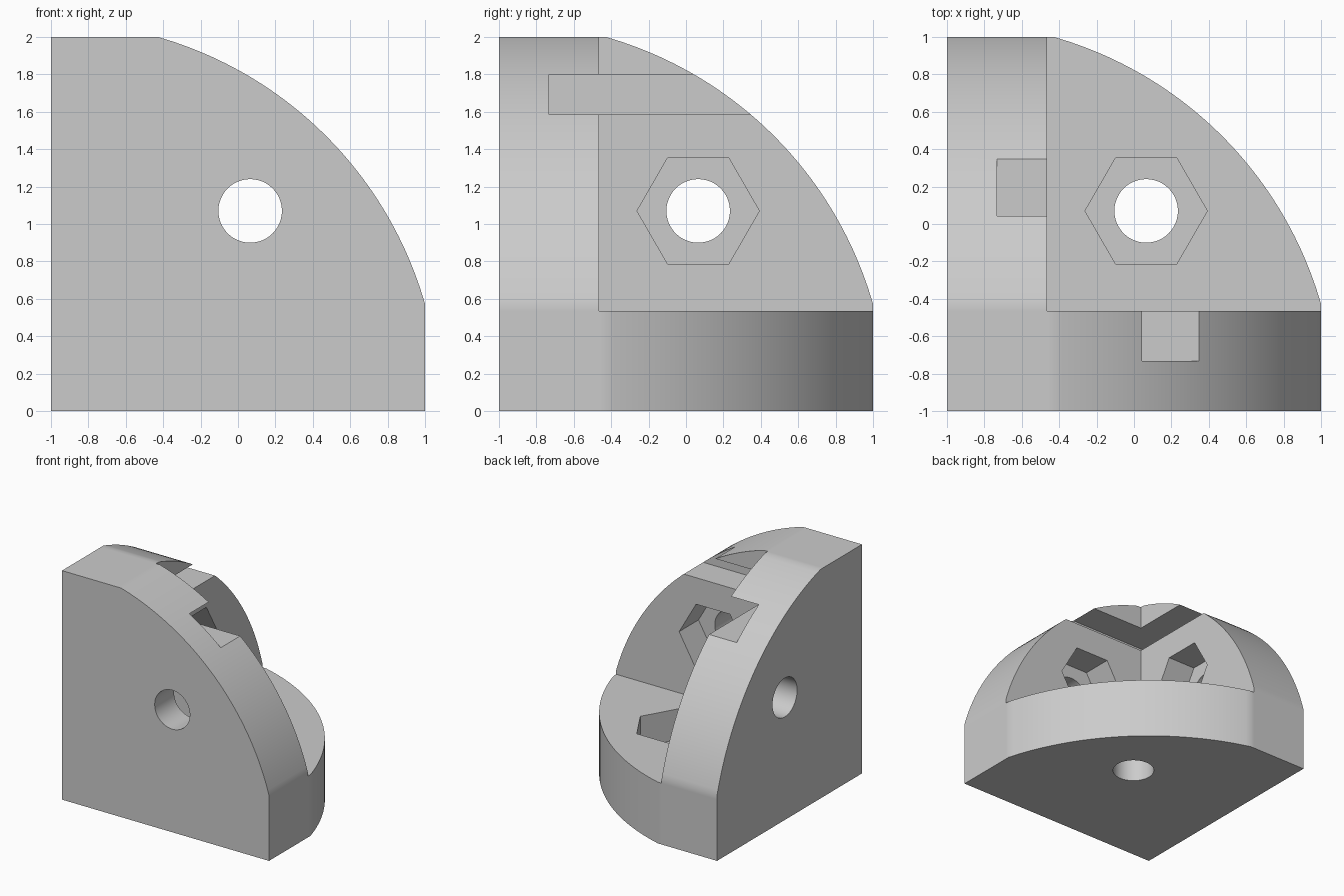
import bpy, bmesh, math

if "Cube" in bpy.data.objects:
    bpy.data.objects.remove(bpy.data.objects["Cube"], do_unlink=True)

THICK = 0.535          # plate thickness
HALF = THICK / 2       # depth of nut pockets and slot
RADIUS = 2.08          # rounded outer edge, centred on the inner corner
HOLE_U, HOLE_V = 0.065, 0.07

grey = bpy.data.materials.new("light grey")
grey.use_nodes = True
colour = (0.6, 0.6, 0.6, 1)
grey.diffuse_color = colour
grey.node_tree.nodes["Principled BSDF"].inputs["Base Color"].default_value = colour

# Each side maps (u, v, depth from the outer face) to model space
SIDES = {
    "front": lambda u, v, d: (u, d - 1, v + 1),
    "side": lambda u, v, d: (d - 1, u, v + 1),
    "base": lambda u, v, d: (u, v, d),
}


def prism(name, outline, d0, d1, place):
    """Extrude a flat outline from depth d0 to d1 on one side."""
    bm = bmesh.new()
    low = [bm.verts.new(place(u, v, d0)) for u, v in outline]
    high = [bm.verts.new(place(u, v, d1)) for u, v in outline]
    bm.faces.new(low)
    bm.faces.new(high)
    n = len(outline)
    for i in range(n):
        j = (i + 1) % n
        bm.faces.new((low[i], low[j], high[j], high[i]))
    bmesh.ops.recalc_face_normals(bm, faces=bm.faces)
    mesh = bpy.data.meshes.new(name)
    bm.to_mesh(mesh)
    bm.free()
    mesh.materials.append(grey)
    obj = bpy.data.objects.new(name, mesh)
    bpy.context.collection.objects.link(obj)
    return obj


def ring(radius, count):
    return [(HOLE_U + radius * math.cos(math.tau * i / count),
             HOLE_V + radius * math.sin(math.tau * i / count)) for i in range(count)]


def combine(target, tool, operation):
    mod = target.modifiers.new(tool.name, "BOOLEAN")
    mod.operation = operation
    mod.solver = "EXACT"
    mod.object = tool
    bpy.context.view_layer.objects.active = target
    bpy.ops.object.modifier_apply(modifier=mod.name)
    bpy.data.objects.remove(tool, do_unlink=True)


# Plate outline: a square with one large rounded corner
start = math.acos(2 / RADIUS)
sweep = math.pi / 2 - 2 * start
steps = 48
plate = [(-1, -1), (1, -1)]
for i in range(steps + 1):
    a = start + sweep * i / steps
    plate.append((RADIUS * math.cos(a) - 1, RADIUS * math.sin(a) - 1))
plate.append((-1, 1))

# Three plates joined at the corner
plates = [prism(name + "_plate", plate, 0, THICK, place) for name, place in SIDES.items()]
bracket = plates[0]
for other in plates[1:]:
    combine(bracket, other, "UNION")
bracket.name = "corner_bracket"

# Bolt hole and hexagonal nut pocket in each plate
for name, place in SIDES.items():
    combine(bracket, prism(name + "_hole", ring(0.17, 48), -0.1, THICK + 0.1, place), "DIFFERENCE")
    combine(bracket, prism(name + "_nut", ring(0.327, 6), HALF, THICK + 0.1, place), "DIFFERENCE")

# Horizontal slot across the inside of both upright plates
inner, outer = HALF - 1, 1.2
square = [(inner, inner), (outer, inner), (outer, outer), (inner, outer)]
combine(bracket, prism("slot", square, 1.585, 1.8, SIDES["base"]), "DIFFERENCE")

# Smooth curves, sharp edges
bpy.ops.object.select_all(action="DESELECT")
bracket.select_set(True)
bpy.context.view_layer.objects.active = bracket
bpy.ops.object.shade_smooth_by_angle(angle=math.radians(30))
